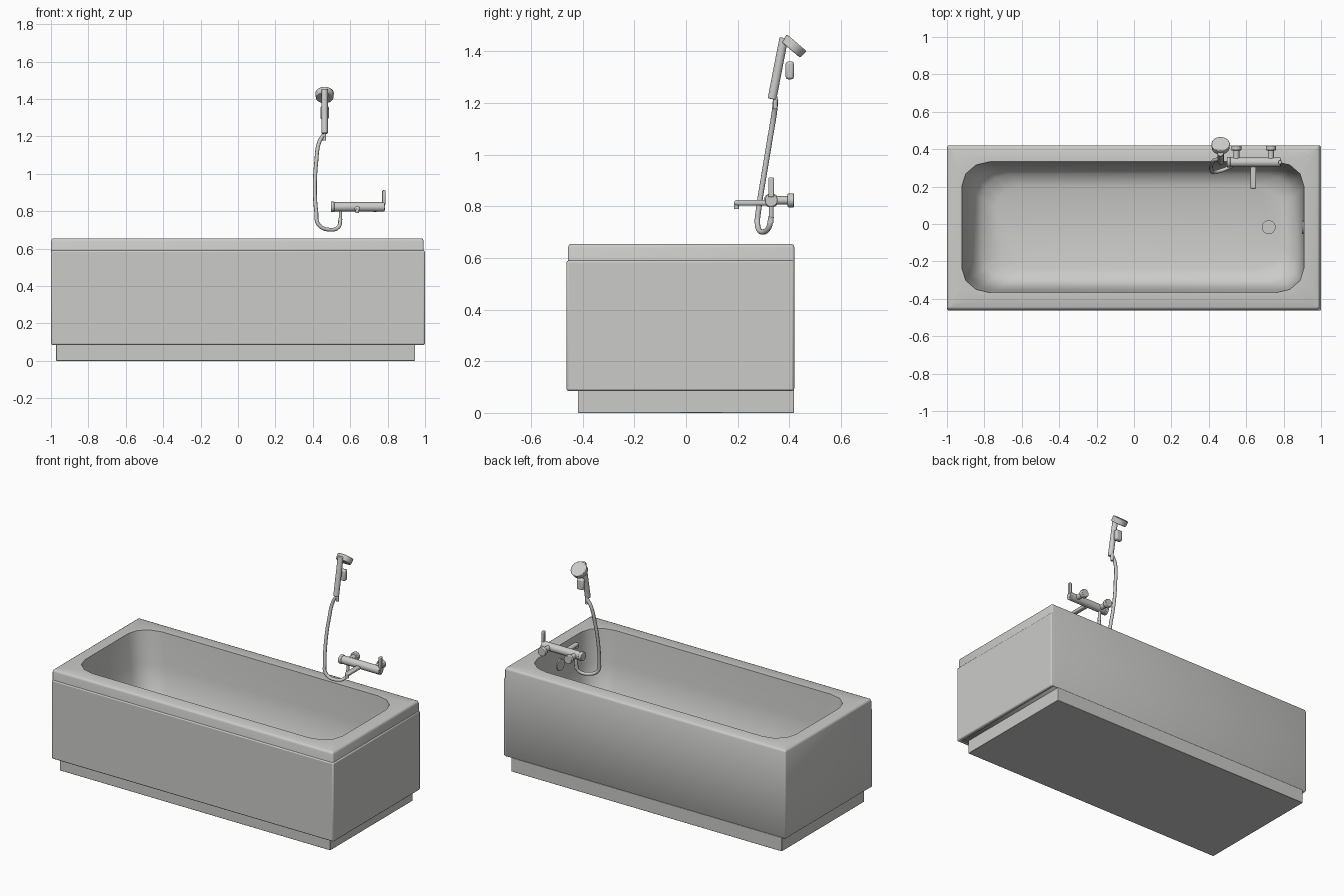
import bpy, bmesh, math
from mathutils import Vector

if "Cube" in bpy.data.objects:
    bpy.data.objects.remove(bpy.data.objects["Cube"])

mat = bpy.data.materials.new("light grey")
mat.diffuse_color = (0.6, 0.6, 0.59, 1)
mat.use_nodes = True
mat.node_tree.nodes["Principled BSDF"].inputs["Base Color"].default_value = mat.diffuse_color


def finish(name, bm, angle=35, bevel=0):
    """Turn a bmesh into a named, smooth-shaded object."""
    bmesh.ops.recalc_face_normals(bm, faces=bm.faces)
    me = bpy.data.meshes.new(name)
    bm.to_mesh(me)
    bm.free()
    me.materials.append(mat)
    ob = bpy.data.objects.new(name, me)
    bpy.context.collection.objects.link(ob)
    if bevel:
        m = ob.modifiers.new("bevel", 'BEVEL')
        m.width, m.segments, m.limit_method = bevel, 2, 'ANGLE'
    bpy.ops.object.select_all(action='DESELECT')
    ob.select_set(True)
    bpy.context.view_layer.objects.active = ob
    bpy.ops.object.shade_smooth_by_angle(angle=math.radians(angle))
    return ob


def box(name, x0, x1, y0, y1, z0, z1, bevel=0):
    bm = bmesh.new()
    bmesh.ops.create_cube(bm, size=1)
    for v in bm.verts:
        v.co = ((x0 + x1) / 2 + v.co.x * (x1 - x0),
                (y0 + y1) / 2 + v.co.y * (y1 - y0),
                (z0 + z1) / 2 + v.co.z * (z1 - z0))
    return finish(name, bm, angle=60, bevel=bevel)


def rod(name, a, b, r1, r2=None, sides=24, bevel=0):
    """Capped cylinder or cone from a to b."""
    a, b = Vector(a), Vector(b)
    bm = bmesh.new()
    bmesh.ops.create_cone(bm, cap_ends=True, segments=sides, radius1=r1,
                          radius2=r1 if r2 is None else r2, depth=(b - a).length)
    rot = Vector((0, 0, 1)).rotation_difference(b - a).to_matrix()
    for v in bm.verts:
        v.co = rot @ v.co + (a + b) / 2
    return finish(name, bm, bevel=bevel)


def ring(bm, x0, x1, y0, y1, z, rx, ry, steps=3):
    """Rounded rectangle of vertices at height z."""
    out = []
    corners = ((x1 - rx, y1 - ry), (x0 + rx, y1 - ry), (x0 + rx, y0 + ry), (x1 - rx, y0 + ry))
    for k, (cx, cy) in enumerate(corners):
        for i in range(steps + 1):
            t = math.pi / 2 * (k + i / steps)
            out.append(bm.verts.new((cx + rx * math.cos(t), cy + ry * math.sin(t), z)))
    return out


# Tub: outer shell, flat rim and steep basin lofted from rounded rectangles
bm = bmesh.new()
rings = [ring(bm, *p) for p in (
    (-0.994, 0.988, -0.452, 0.415, 0.087, 0.010, 0.010),
    (-0.999, 0.993, -0.457, 0.420, 0.095, 0.010, 0.010),
    (-0.999, 0.993, -0.457, 0.420, 0.640, 0.010, 0.010),
    (-0.995, 0.989, -0.453, 0.416, 0.651, 0.010, 0.010),
    (-0.986, 0.980, -0.444, 0.407, 0.655, 0.010, 0.010),
    (-0.920, 0.908, -0.367, 0.333, 0.655, 0.150, 0.130),
    (-0.895, 0.902, -0.355, 0.321, 0.450, 0.150, 0.130),
    (-0.860, 0.885, -0.335, 0.301, 0.260, 0.150, 0.130),
    (-0.815, 0.850, -0.300, 0.266, 0.205, 0.150, 0.130),
    (-0.740, 0.790, -0.235, 0.201, 0.182, 0.130, 0.110),
)]
for a, b in zip(rings, rings[1:]):
    for i in range(len(a)):
        j = (i + 1) % len(a)
        bm.faces.new((a[i], a[j], b[j], b[i]))
bm.faces.new(rings[0])
bm.faces.new(rings[-1])
finish("tub", bm, angle=50)

# Side panels below the rim and the recessed base
box("front_panel", -0.999, 1.000, -0.463, -0.440, 0.085, 0.590, 0.008)
box("end_panel", 0.975, 1.000, -0.462, 0.419, 0.085, 0.590, 0.008)
box("plinth", -0.972, 0.947, -0.418, 0.418, 0, 0.0895, 0.003)

# Drain and overflow
rod("drain", (0.72, -0.017, 0.175), (0.72, -0.017, 0.196), 0.037)
rod("overflow", (0.912, -0.017, 0.53), (0.898, -0.017, 0.53), 0.037)

# Mixer tap: bar, end knob, wall mounts, spout, lever
Y, Z = 0.33, 0.823
rod("mixer_bar", (0.505, Y, Z), (0.784, Y, Z), 0.025, bevel=0.003)
rod("end_knob", (0.496, Y, Z), (0.516, Y, Z), 0.028, bevel=0.003)
for side, x in (("left", 0.547), ("right", 0.732)):
    rod(side + "_mount", (x, Y, Z), (x, 0.40, Z), 0.016)
    rod(side + "_flange", (x, 0.394, Z), (x, 0.419, Z), 0.027, bevel=0.003)
box("spout", 0.623, 0.653, 0.188, Y, 0.804, 0.824, 0.006)
rod("spout_outlet", (0.638, 0.196, 0.790), (0.638, 0.196, 0.815), 0.010)
rod("lever_base", (0.775, Y, Z), (0.787, Y, Z), 0.016)
box("lever", 0.771, 0.789, 0.319, 0.341, 0.835, 0.912, 0.005)

# Hose with its end fittings
rod("hose_outlet", (0.548, Y, 0.735), (0.548, Y, 0.805), 0.009)
rod("hose_collar", (0.462, 0.346, 1.178), (0.463, 0.346, 1.225), 0.009)
cu = bpy.data.curves.new("hose", 'CURVE')
cu.dimensions = '3D'
cu.bevel_depth, cu.bevel_resolution, cu.resolution_u, cu.use_fill_caps = 0.0105, 2, 8, True
path = ((0.548, 0.33, 0.76), (0.538, 0.32, 0.717), (0.487, 0.293, 0.701), (0.43, 0.277, 0.73),
        (0.418, 0.283, 0.80), (0.411, 0.302, 0.92), (0.418, 0.325, 1.06),
        (0.435, 0.343, 1.17), (0.460, 0.347, 1.212))
sp = cu.splines.new('BEZIER')
sp.bezier_points.add(len(path) - 1)
for p, co in zip(sp.bezier_points, path):
    p.co = co
    p.handle_left_type = p.handle_right_type = 'AUTO'
hose = bpy.data.objects.new("hose", cu)
cu.materials.append(mat)
bpy.context.collection.objects.link(hose)

# Hand shower: handle, tilted head and wall holder
X = 0.463
rod("shower_handle", (X, 0.333, 1.215), (X, 0.379, 1.452), 0.017, bevel=0.004)
c, axis = Vector((X, 0.417, 1.420)), Vector((0, 0.65, 0.76)).normalized()
rod("shower_head", c - axis * 0.018, c + axis * 0.018, 0.047, 0.05, 32, 0.004)
box("shower_holder", X - 0.023, X + 0.023, 0.386, 0.418, 1.292, 1.361, 0.009)
